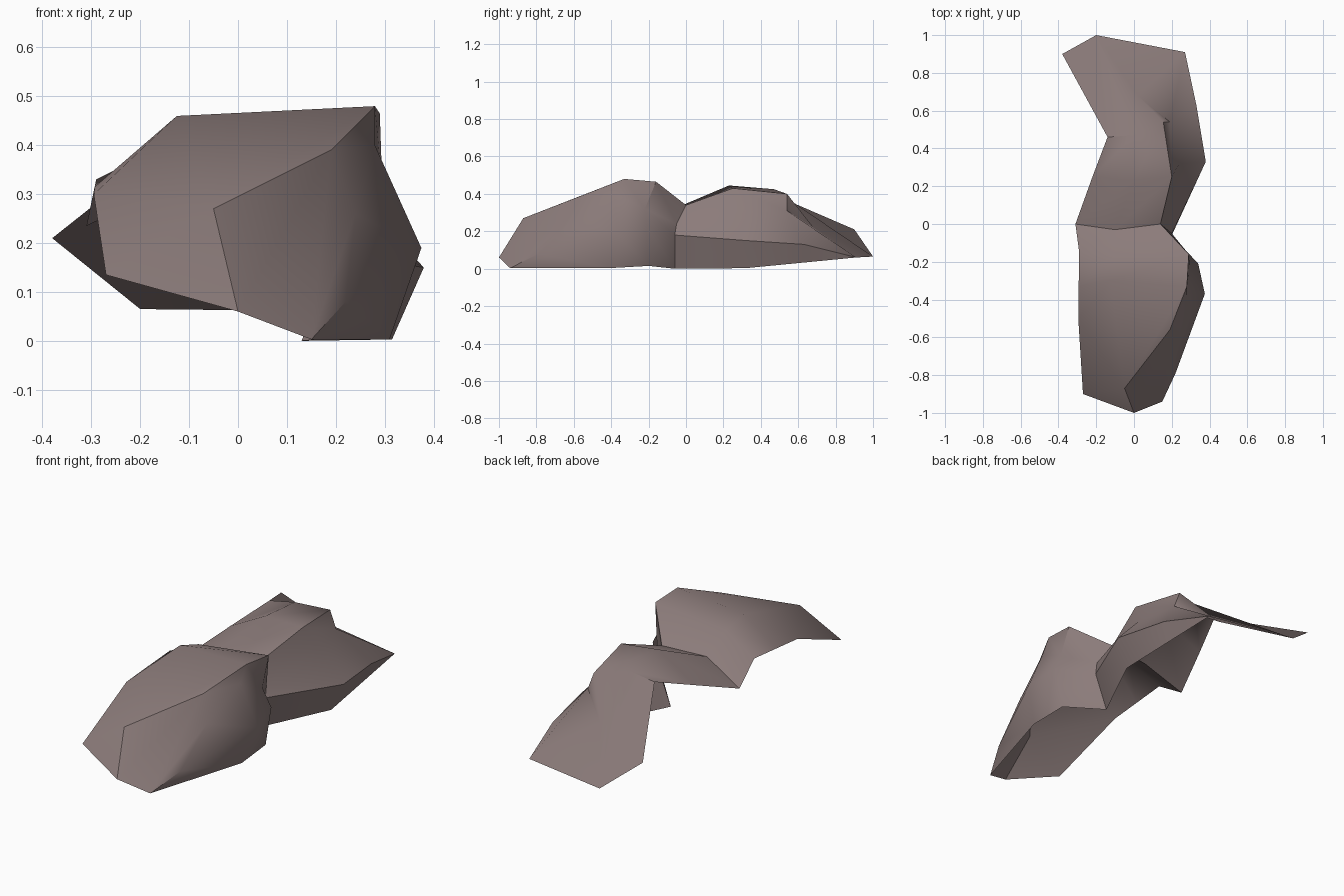
import bpy, bmesh, math
from mathutils import Vector as V

if "Cube" in bpy.data.objects:
    bpy.data.objects.remove(bpy.data.objects["Cube"])

# Shared corner points where several rails meet
toe = V((0.15, -0.94, 0.003))      # front right ground corner
heel = V((0.27, 0.91, 0.06))       # back right corner
tail = V((-0.20, 1.0, 0.065))      # back tip
notch = V((0.02, 0.68, 0.222))     # where the back ridge dies out


def rail(*pts):
    return [V(p) for p in pts]


# Rails run front to back: left rim, crown, ridge, shoulder, waist, foot
left = rail((-0.27, -0.9, 0.135), (-0.295, -0.5, 0.30), (-0.293, -0.33, 0.315),
            (-0.29, -0.15, 0.33), (-0.31, 0, 0.235), (-0.22, 0.25, 0.325),
            (-0.14, 0.46, 0.40), (-0.38, 0.9, 0.21))
crown = rail((0, -1, 0.06), (-0.05, -0.87, 0.27), (-0.125, -0.30, 0.46),
             (-0.11, -0.17, 0.42), (-0.10, -0.03, 0.335), (0, 0.23, 0.445),
             (0, 0.47, 0.425), tail)
ridge = rail(toe, (0.19, -0.56, 0.39), (0.28, -0.33, 0.48), (0.29, -0.16, 0.465),
             (0.14, 0, 0.34), (0.20, 0.25, 0.43), (0.155, 0.54, 0.40), notch)
shoulder = rail(toe, (0.24, -0.60, 0.26), (0.28, -0.38, 0.40), (0.295, -0.22, 0.32),
                (0.20, -0.05, 0.24), (0.24, 0.32, 0.30), (0.19, 0.54, 0.31), notch)
waist = rail(toe, (0.22, -0.79, 0.08), (0.375, -0.37, 0.19), (0.34, -0.21, 0.225),
             (0.20, -0.06, 0.18), (0.38, 0.33, 0.15), (0.33, 0.63, 0.13), heel)
foot = rail(toe, toe, (0.31, -0.41, 0.003), (0.30, -0.20, 0.015),
            (0.13, -0.06, 0), (0.315, 0.32, 0.003))
foot += [foot[-1].lerp(heel, 0.52), heel]
rails = [left, crown, ridge, shoulder, waist, foot]

# Open rock shell: skin neighbouring rails, collapsing shared corners
bm = bmesh.new()
verts = {}


def vert(p):
    key = tuple(round(c, 4) for c in p)
    if key not in verts:
        verts[key] = bm.verts.new(p)
    return verts[key]


def patch(*pts):
    ring = list(dict.fromkeys(vert(p) for p in pts))
    if len(ring) > 2:
        bm.faces.new(ring)


for a, b in zip(rails, rails[1:]):
    for i in range(len(a) - 1):
        patch(a[i], b[i], b[i + 1], a[i + 1])
patch(notch, heel, tail)           # sloping tail flap

mesh = bpy.data.meshes.new("rock_ledge")
bm.to_mesh(mesh)
bm.free()
rock = bpy.data.objects.new("rock_ledge", mesh)
bpy.context.collection.objects.link(rock)

# Stone colour
stone = bpy.data.materials.new("brown_grey_stone")
stone.diffuse_color = (0.26, 0.20, 0.195, 1)
stone.use_nodes = True
stone.node_tree.nodes["Principled BSDF"].inputs["Base Color"].default_value = stone.diffuse_color
mesh.materials.append(stone)

# Smooth crown, crisp side creases
bpy.context.view_layer.objects.active = rock
rock.select_set(True)
bpy.ops.object.shade_smooth_by_angle(angle=math.radians(38))
